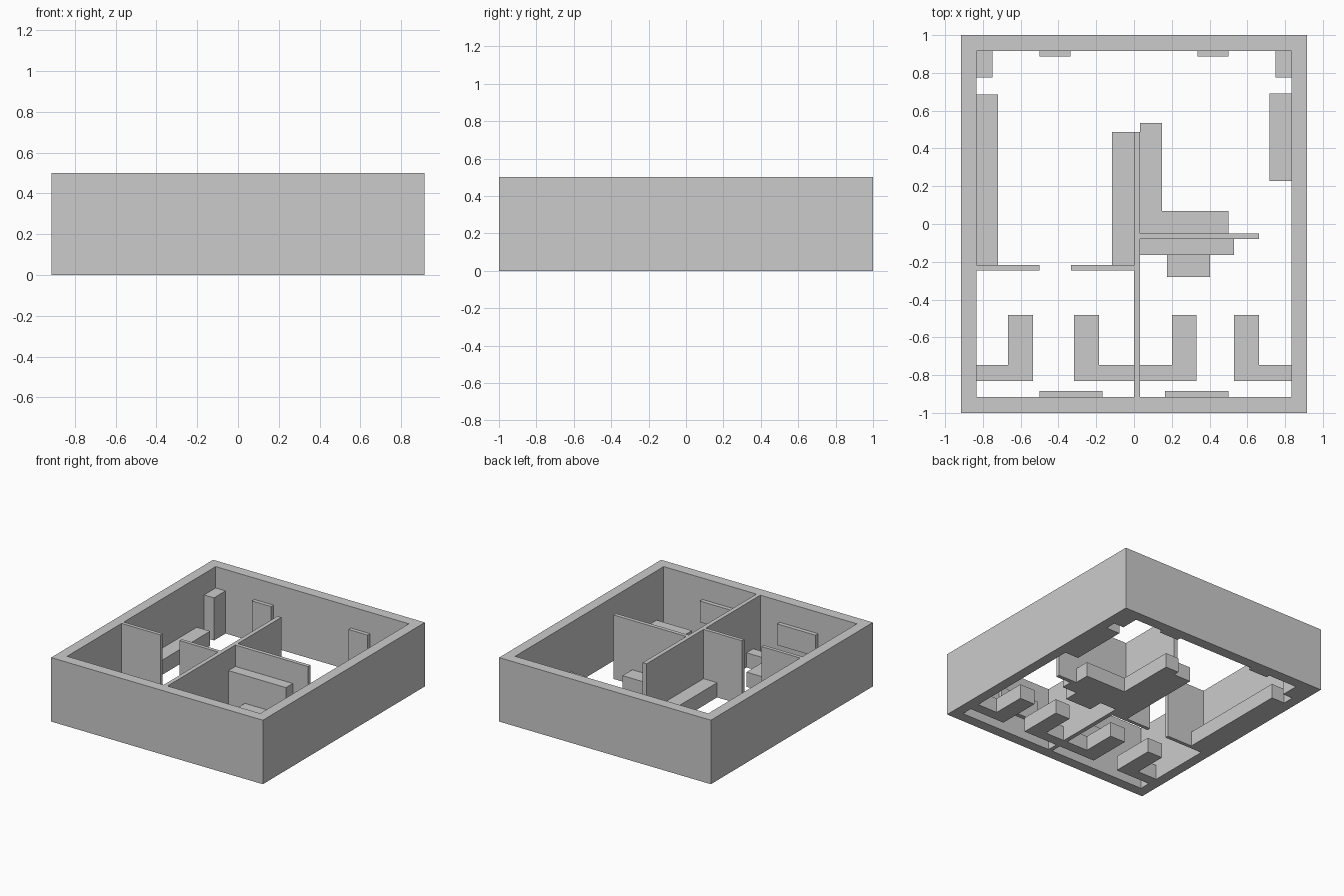
import bpy, bmesh

if "Cube" in bpy.data.objects:
    bpy.data.objects.remove(bpy.data.objects["Cube"])

FULL, TALL, LOW = 0.5, 0.333, 0.115   # wall, cupboard and counter heights


def prism(name, pts, z0, z1):
    """Extrude a flat outline from z0 to z1."""
    bm = bmesh.new()
    base = bm.faces.new([bm.verts.new((x, y, z0)) for x, y in pts])
    ext = bmesh.ops.extrude_face_region(bm, geom=[base])
    top = [v for v in ext["geom"] if isinstance(v, bmesh.types.BMVert)]
    bmesh.ops.translate(bm, verts=top, vec=(0, 0, z1 - z0))
    return finish(name, bm)


def finish(name, bm):
    bmesh.ops.recalc_face_normals(bm, faces=bm.faces)
    mesh = bpy.data.meshes.new(name)
    bm.to_mesh(mesh)
    bm.free()
    obj = bpy.data.objects.new(name, mesh)
    bpy.context.collection.objects.link(obj)
    return obj


def box(name, x0, x1, y0, y1, z1, z0=0.0):
    return prism(name, [(x0, y0), (x1, y0), (x1, y1), (x0, y1)], z0, z1)


def frame(name, ox, oy, ix, iy, h):
    """Rectangular ring of wall, open at top and bottom."""
    bm = bmesh.new()
    sides = [(-1, -1), (1, -1), (1, 1), (-1, 1)]
    rings = [[bm.verts.new((sx * a, sy * b, z)) for sx, sy in sides]
             for a, b, z in [(ox, oy, 0), (ox, oy, h), (ix, iy, h), (ix, iy, 0)]]
    for r in range(4):
        p, q = rings[r], rings[(r + 1) % 4]
        for i in range(4):
            j = (i + 1) % 4
            bm.faces.new((p[i], p[j], q[j], q[i]))
    return finish(name, bm)


# Outer wall
frame("outer_wall", 0.915, 1.0, 0.835, 0.917, FULL)

# Inner partitions
box("centre_partition", 0.0, 0.033, -0.917, 0.488, FULL)
box("left_partition_outer", -0.835, -0.5, -0.245, -0.217, FULL)
box("left_partition_inner", -0.333, 0.0, -0.245, -0.217, FULL)
box("right_partition", 0.033, 0.662, -0.08, -0.05, FULL)

# Corner cupboards and doors on the back wall
for side, s in (("left", -1), ("right", 1)):
    xs = sorted((s * 0.75, s * 0.835))
    box(side + "_corner_cupboard", *xs, 0.775, 0.917, TALL)
    xs = sorted((s * 0.335, s * 0.5))
    box(side + "_back_door", *xs, 0.887, 0.917, TALL)

# Window panels on the front wall
box("left_front_window", -0.5, -0.168, -0.917, -0.885, TALL, 0.167)
box("right_front_window", 0.165, 0.5, -0.917, -0.885, TALL, 0.167)

# Low counters in the large room
box("left_wall_counter", -0.835, -0.72, -0.217, 0.685, LOW)
box("right_wall_counter", 0.717, 0.835, 0.228, 0.69, LOW)
box("centre_counter", -0.117, 0.0, -0.217, 0.488, LOW)
prism("corner_counter", [(0.033, -0.05), (0.5, -0.05), (0.5, 0.07),
                         (0.148, 0.07), (0.148, 0.535), (0.033, 0.535)], 0, LOW)

# Tall cabinet with a bench in front
box("tall_cabinet", 0.033, 0.53, -0.165, -0.08, TALL)
box("cabinet_bench", 0.175, 0.402, -0.28, -0.165, LOW)

# L-shaped desks: wall end, free end, inner edge of the long leg
desks = [(-0.835, -0.535, -0.667), (0.0, -0.318, -0.185),
         (0.033, 0.33, 0.2), (0.835, 0.53, 0.662)]
for i, (wall, free, leg) in enumerate(desks, 1):
    prism(f"corner_desk_{i}", [(wall, -0.83), (free, -0.83), (free, -0.482),
                               (leg, -0.482), (leg, -0.747), (wall, -0.747)], 0, LOW)
